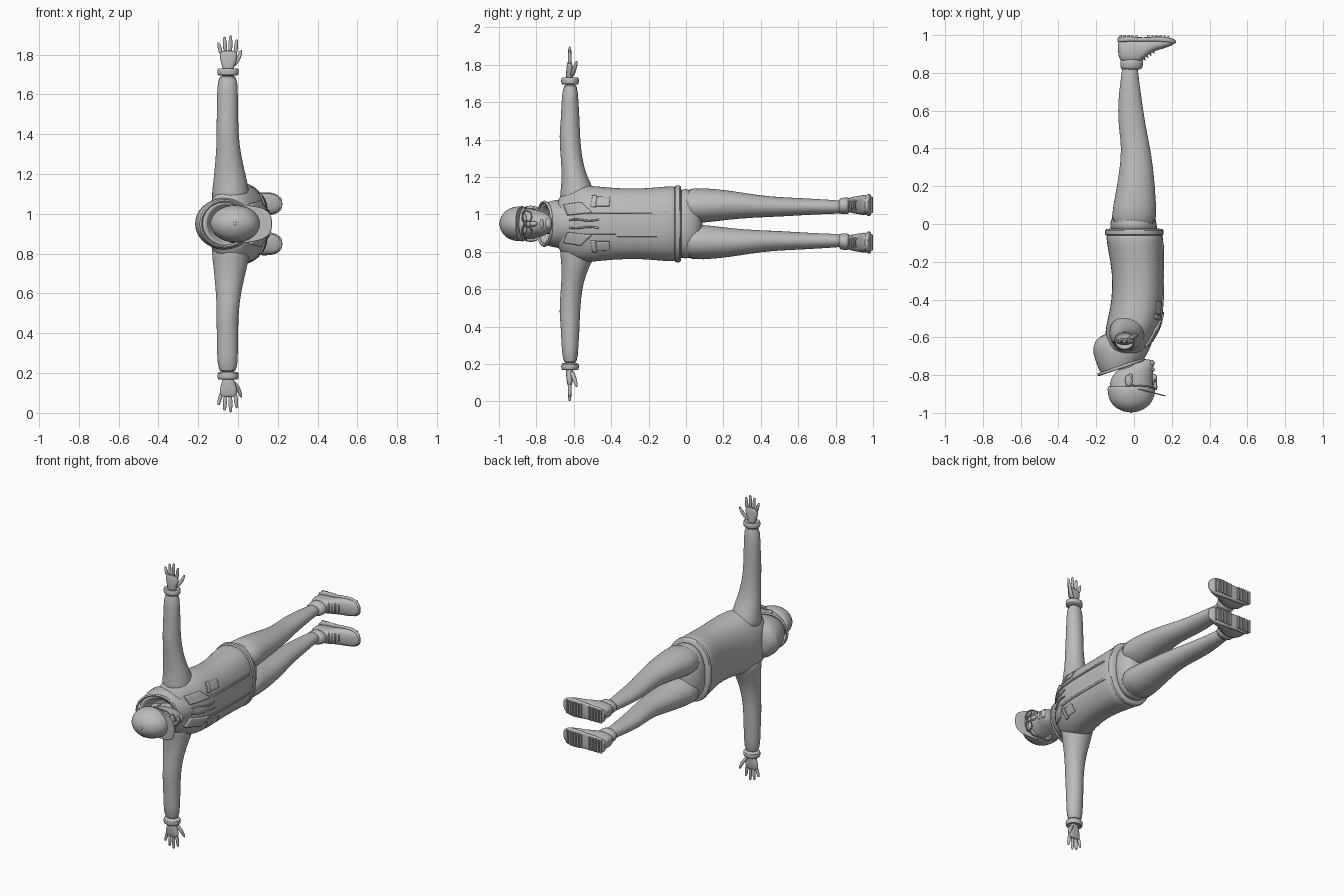
import bpy, bmesh, math
from mathutils import Vector as V

if "Cube" in bpy.data.objects:
    bpy.data.objects.remove(bpy.data.objects["Cube"])

MID = 0.95  # height of the body's plane of symmetry
grey = bpy.data.materials.new("plain grey")
grey.use_nodes = True
grey.diffuse_color = (0.5, 0.5, 0.5, 1)
grey.node_tree.nodes["Principled BSDF"].inputs["Base Color"].default_value = (0.5, 0.5, 0.5, 1)


def finish(name, bm, mirror=False, subdiv=1, thick=0):
    """Turn a bmesh into a smooth object placed on the plane of symmetry."""
    bmesh.ops.recalc_face_normals(bm, faces=bm.faces)
    mesh = bpy.data.meshes.new(name)
    bm.to_mesh(mesh)
    bm.free()
    obj = bpy.data.objects.new(name, mesh)
    bpy.context.collection.objects.link(obj)
    obj.location.z = MID
    mesh.materials.append(grey)
    if thick:
        obj.modifiers.new("thickness", "SOLIDIFY").thickness = thick
        obj.modifiers["thickness"].offset = 0
    if mirror:
        m = obj.modifiers.new("mirror", "MIRROR")
        m.use_axis = (False, False, True)
        m.use_mirror_merge = False
    if subdiv:
        m = obj.modifiers.new("smooth", "SUBSURF")
        m.levels = m.render_levels = subdiv
    bpy.ops.object.select_all(action="DESELECT")
    obj.select_set(True)
    bpy.context.view_layer.objects.active = obj
    bpy.ops.object.shade_smooth_by_angle(angle=math.radians(45))
    return obj


# Rings are (centre, half axis, half axis)
def yring(y, x0, x1, z0, z1):
    return V(((x0 + x1) / 2, y, (z0 + z1) / 2)), V(((x1 - x0) / 2, 0, 0)), V((0, 0, (z1 - z0) / 2))


def zring(z, x0, x1, y0, y1):
    return V(((x0 + x1) / 2, (y0 + y1) / 2, z)), V(((x1 - x0) / 2, 0, 0)), V((0, (y1 - y0) / 2, 0))


def xring(x, y0, y1, z0, z1):
    return V((x, (y0 + y1) / 2, (z0 + z1) / 2)), V((0, (y1 - y0) / 2, 0)), V((0, 0, (z1 - z0) / 2))


def tilted(xb, yb, xf, yf, w):
    a, b = V((xb, yb, 0)), V((xf, yf, 0))
    return (a + b) / 2, (b - a) / 2, V((0, 0, w))


def loft(name, rings, mirror=False, sides=20, power=2.0, caps=True, thick=0, subdiv=1):
    bm = bmesh.new()
    loops = []
    for c, u, v in rings:
        loop = []
        for i in range(sides):
            a = math.tau * i / sides
            s, t = math.cos(a), math.sin(a)
            s = math.copysign(abs(s) ** (2 / power), s)
            t = math.copysign(abs(t) ** (2 / power), t)
            loop.append(bm.verts.new(c + u * s + v * t))
        loops.append(loop)
    for a, b in zip(loops, loops[1:]):
        for i in range(sides):
            j = (i + 1) % sides
            bm.faces.new((a[i], a[j], b[j], b[i]))
    if caps:
        bm.faces.new(loops[0])
        bm.faces.new(loops[-1])
    return finish(name, bm, mirror, subdiv, thick)


def blob(name, centre, size, mirror=False):
    bm = bmesh.new()
    bmesh.ops.create_uvsphere(bm, u_segments=16, v_segments=10, radius=1)
    bmesh.ops.scale(bm, vec=size, verts=bm.verts)
    bmesh.ops.translate(bm, vec=centre, verts=bm.verts)
    return finish(name, bm, mirror, 0)


def tube(name, points, radius, mirror=False, cyclic=False):
    """Round cord through points, turned into a mesh."""
    cu = bpy.data.curves.new(name, "CURVE")
    cu.dimensions = "3D"
    cu.bevel_depth, cu.bevel_resolution = radius, 2
    sp = cu.splines.new("POLY")
    sp.points.add(len(points) - 1)
    for p, co in zip(sp.points, points):
        p.co = (*co, 1)
    sp.use_cyclic_u = cyclic
    tmp = bpy.data.objects.new(name + " path", cu)
    bm = bmesh.new()
    bm.from_mesh(tmp.to_mesh())
    tmp.to_mesh_clear()
    bpy.data.objects.remove(tmp)
    return finish(name, bm, mirror, 0)


# Jacket body
torso = loft("jacket_body", [yring(y, a, b, -w, w) for y, a, b, w in (
    (-.03, -.148, .15, .2), (-.07, -.148, .155, .203), (-.14, -.138, .157, .198),
    (-.25, -.115, .158, .187), (-.4, -.116, .158, .192), (-.5, -.14, .148, .205),
    (-.56, -.152, .128, .205), (-.62, -.153, .092, .195), (-.665, -.14, .06, .165),
    (-.7, -.11, .03, .10))], sides=28, power=2.3)
loft("jacket_hem", [yring(y, -w, w + .003, -w - .053, w + .053) for y, w in (
    (-.065, .147), (-.06, .155), (-.03, .155), (-.022, .147))], sides=28, power=2.3)

# Trousers
loft("hips", [yring(y, a, b, -w, w) for y, a, b, w in (
    (-.06, -.13, .13, .185), (0, -.13, .123, .192), (.05, -.115, .11, .175), (.09, -.07, .07, .1))], power=2.3)
loft("leg", [yring(*r) for r in (
    (-.03, -.135, .128, 0, .195), (.1, -.11, .118, .004, .192), (.2, -.092, .112, .018, .183),
    (.3, -.076, .102, .028, .168), (.4, -.067, .087, .034, .152), (.5, -.08, .066, .038, .143),
    (.6, -.087, .05, .044, .139), (.7, -.08, .036, .05, .133), (.8, -.066, .022, .053, .127),
    (.86, -.06, .02, .058, .122))], mirror=True)

# Shoes
loft("shoe_upper", [xring(*r) for r in (
    (-.085, .9, .97, .08, .118), (-.075, .86, .985, .065, .135), (-.03, .845, .985, .056, .144),
    (.025, .85, .985, .054, .147), (.055, .875, .985, .051, .15), (.09, .91, .985, .047, .154),
    (.15, .927, .985, .046, .155), (.195, .942, .98, .055, .147), (.218, .955, .972, .08, .122))],
    mirror=True, power=2.4)
loft("shoe_collar", [yring(*r) for r in (
    (.815, -.068, .04, .056, .132), (.83, -.073, .046, .052, .138), (.85, -.073, .05, .05, .142),
    (.88, -.072, .05, .052, .144))], mirror=True)
loft("shoe_sole", [xring(*r) for r in (
    (-.088, .962, .985, .072, .128), (-.075, .962, .993, .054, .146), (-.02, .965, .994, .047, .152),
    (.05, .965, .986, .048, .15), (.11, .965, .993, .04, .16), (.17, .96, .992, .041, .159),
    (.205, .955, .982, .056, .145), (.224, .955, .972, .08, .12))], mirror=True, power=4)
bm = bmesh.new()
for i in range(13):
    x = -.07 + i * .021
    if i in (5, 6):
        continue
    bar = bmesh.ops.create_cube(bm, size=1)["verts"]
    bmesh.ops.scale(bm, vec=(.011, .014, .085), verts=bar)
    bmesh.ops.translate(bm, vec=(x, .993 - max(0, x - .14) * .12, .1), verts=bar)
finish("sole_tread", bm, True, 0)
for i in range(4):
    x, y = .055 + i * .016, .872 + i * .012
    tube("shoe_lace", [(x - .012, y + .018, .062), (x + .003, y - .002, .085),
                       (x + .003, y - .002, .115), (x - .012, y + .018, .138)], .004, True)

# Sleeves and cuffs
loft("sleeve", [zring(*r) for r in (
    (.08, -.14, .07, -.685, -.46), (.17, -.13, .055, -.672, -.485), (.23, -.123, .044, -.666, -.517),
    (.31, -.115, .023, -.667, -.548), (.4, -.108, .008, -.674, -.56), (.47, -.109, .003, -.678, -.566),
    (.55, -.107, .001, -.67, -.568), (.66, -.106, .0, -.666, -.575), (.76, -.1, -.004, -.657, -.58))],
    mirror=True)
loft("cuff", [zring(z, -.05 - r, -.05 + r, -.62 - r * .88, -.62 + r * .88) for z, r in (
    (.743, .044), (.748, .055), (.775, .055), (.784, .048), (.775, .04))], mirror=True)

# Hands
loft("palm", [zring(*r) for r in (
    (.755, -.073, -.026, -.64, -.602), (.79, -.079, -.02, -.641, -.603), (.82, -.09, -.006, -.641, -.604),
    (.85, -.093, -.003, -.637, -.607), (.872, -.087, -.008, -.632, -.612))], mirror=True, power=2.5)
for name, x0, z0, x1, z1 in (("little", -.084, .85, -.099, .912), ("ring", -.063, .86, -.068, .94),
                             ("middle", -.039, .86, -.037, .949), ("index", -.014, .85, -.006, .928)):
    loft(name + "_finger", [zring(z0 + (z1 - z0) * t, x0 + (x1 - x0) * t - r, x0 + (x1 - x0) * t + r,
                                  -.622 - r, -.622 + r) for t, r in
                            ((0, .011), (.5, .0105), (.85, .009), (1, .004))], mirror=True, sides=10)
loft("thumb", [zring(z, x - r, x + r, y - r, y + r) for z, x, y, r in (
    (.785, -.03, -.612, .015), (.82, -.004, -.6, .014), (.85, .01, -.59, .011), (.874, .016, -.585, .005))],
    mirror=True, sides=10)

# Hood and neck
loft("neck", [yring(y, -.09, .035, -.055, .055) for y in (-.65, -.72, -.79)])
loft("hood", [tilted(*r) for r in (
    (-.12, -.57, .105, -.57, .1), (-.185, -.592, .105, -.6, .125), (-.228, -.645, .092, -.645, .135),
    (-.205, -.73, .07, -.69, .128), (-.175, -.8, .048, -.727, .11), (-.158, -.797, .035, -.725, .098),
    (-.13, -.71, .02, -.68, .08))], sides=24)
tube("hood_seam", [(-.068 + .118 * math.cos(a), -.757 + .04 * math.cos(a), .116 * math.sin(a))
                   for a in (math.tau * i / 24 for i in range(24))], .008, cyclic=True)

# Head
loft("head", [yring(y, a, b, -w, w) for y, a, b, w in (
    (-.715, .02, .085, .025), (-.725, -.005, .1, .042), (-.75, -.05, .105, .06), (-.78, -.1, .102, .072),
    (-.82, -.126, .1, .081), (-.87, -.135, .103, .087), (-.93, -.12, .09, .08))])
blob("nose", (.106, -.815, 0), (.016, .022, .014))
blob("brow", (.095, -.862, 0), (.012, .012, .055))
blob("lips", (.1, -.772, 0), (.01, .01, .027))
blob("chin", (.092, -.737, 0), (.018, .018, .028))
blob("ear", (-.028, -.83, .086), (.02, .032, .011), True)
blob("ear_lobe", (-.018, -.806, .084), (.011, .014, .008), True)

# Glasses
lens = [(.118 - max(0, z - .03) * .35, y, z) for y, z in (
    (-.872, .014), (-.875, .03), (-.872, .064), (-.85, .07), (-.83, .06), (-.824, .038), (-.832, .016))]
tube("glasses_rim", lens, .004, True, True)
tube("glasses_bridge", [(.118, -.858, -.014), (.122, -.862, 0), (.118, -.858, .014)], .004)
tube("glasses_temple", [(.106, -.862, .068), (.08, -.86, .085), (-.03, -.853, .09)], .004, True)

# Cap
loft("cap_crown", [yring(y, a, b, -w, w) for y, a, b, w in (
    (-.858, -.137, .108, .09), (-.862, -.141, .113, .094), (-.9, -.141, .113, .095), (-.94, -.128, .098, .086),
    (-.97, -.103, .072, .067), (-.99, -.065, .033, .037), (-.997, -.035, .005, .014))], sides=24)
blob("cap_button", (-.015, -.995, 0), (.009, .005, .009))
bm = bmesh.new()
rows = []
for i in range(17):
    s = -1 + i / 8
    edge = .03 + .142 * (1 - abs(s) ** 3) ** .5
    row = []
    for j in range(5):
        x = .02 + (edge - .02) * j / 4
        row.append(bm.verts.new((x, -.867 - .26 * x, s * .096)))
    rows.append(row)
for a, b in zip(rows, rows[1:]):
    for j in range(4):
        bm.faces.new((a[j], a[j + 1], b[j + 1], b[j]))
finish("cap_brim", bm, thick=.006)

# Details laid on the jacket front
deps = bpy.context.evaluated_depsgraph_get()
shell = torso.evaluated_get(deps)


def front(y, z, lift=.003):
    hit, p, n, _ = shell.ray_cast(V((1, y, z)), V((-1, 0, 0)))
    return p + n * lift if hit else V((.1, y, z))


def patch(name, corners, thick=.008, n=8):
    """Quad of (y, z) corners draped over the jacket, on both sides."""
    a, b, c, d = (V(p) for p in corners)
    bm = bmesh.new()
    grid = [[bm.verts.new(front(*(a.lerp(b, i / n).lerp(d.lerp(c, i / n), j / n))))
             for j in range(n + 1)] for i in range(n + 1)]
    for i in range(n):
        for j in range(n):
            bm.faces.new((grid[i][j], grid[i + 1][j], grid[i + 1][j + 1], grid[i][j + 1]))
    finish(name, bm, True, 0, thick)


patch("placket", ((-.6, .055), (-.03, .057), (-.03, .068), (-.6, .068)))
patch("lapel", ((-.63, .045), (-.5, .06), (-.56, .115), (-.65, .1)), .014)
patch("chest_pocket_flap", ((-.51, .09), (-.5, .15), (-.475, .148), (-.485, .088)))
patch("chest_pocket", ((-.48, .093), (-.475, .143), (-.405, .14), (-.41, .093)), .005)
tube("drawstring", [front(-.62 + i * .022, .02 + .004 * math.sin(i), .006) for i in range(8)], .005, True)
